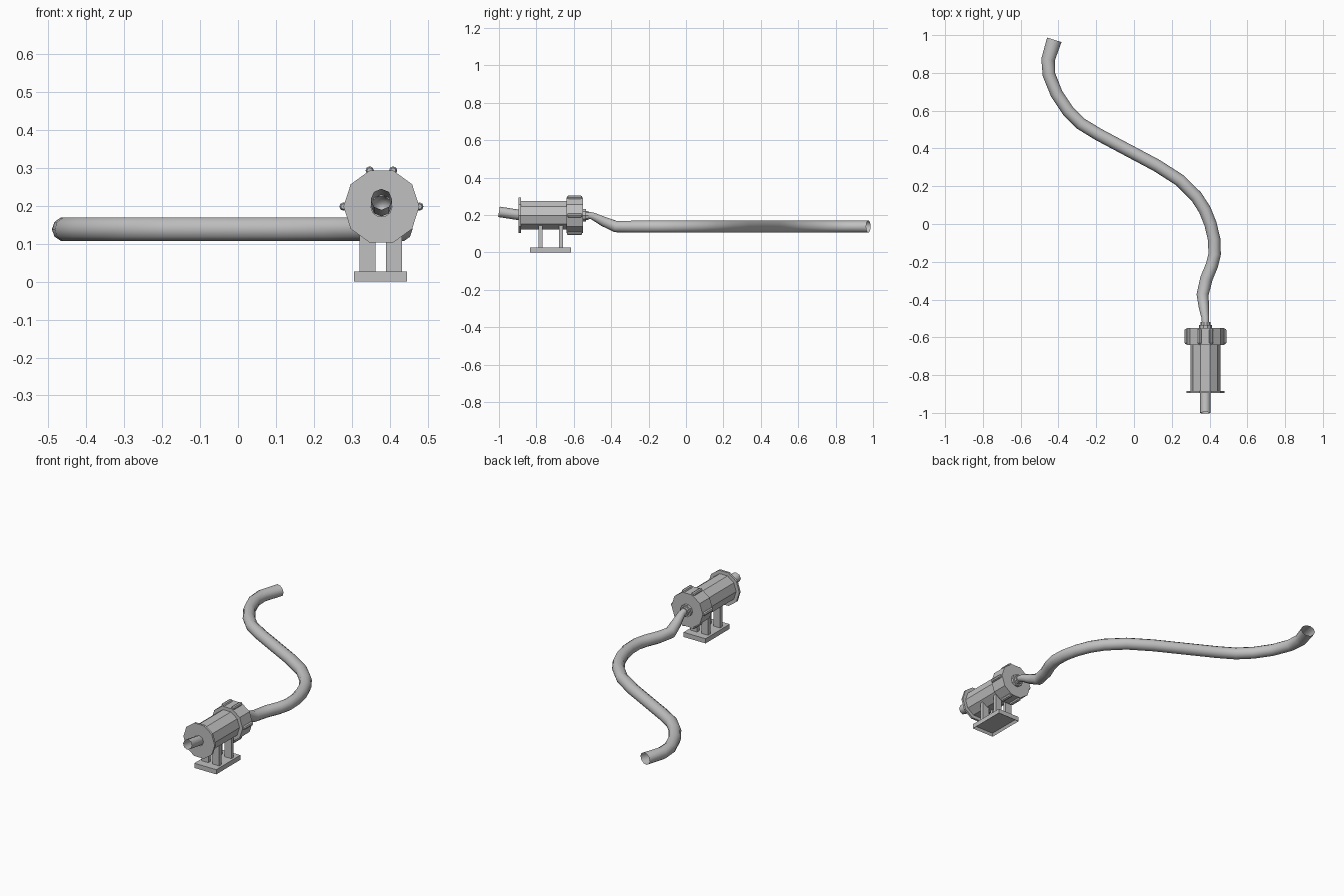
import bpy, bmesh, math
from mathutils import Vector

cube = bpy.data.objects.get("Cube")
if cube:
    bpy.data.objects.remove(cube, do_unlink=True)

AX, AZ = 0.378, 0.198  # pump axis, running along y

grey = bpy.data.materials.new("plain_grey")
grey.use_nodes = True
grey.diffuse_color = (0.53, 0.53, 0.53, 1)
grey.node_tree.nodes["Principled BSDF"].inputs["Base Color"].default_value = (0.53, 0.53, 0.53, 1)


def finish(name, bm, smooth=False):
    bmesh.ops.recalc_face_normals(bm, faces=bm.faces)
    me = bpy.data.meshes.new(name)
    bm.to_mesh(me)
    bm.free()
    me.materials.append(grey)
    for p in me.polygons:
        p.use_smooth = smooth
    ob = bpy.data.objects.new(name, me)
    bpy.context.collection.objects.link(ob)
    return ob


def loft(name, rings, cap_start=False, cap_end=False, smooth=False):
    bm = bmesh.new()
    rows = [[bm.verts.new(p) for p in ring] for ring in rings]
    n = len(rows[0])
    for a, b in zip(rows, rows[1:]):
        for i in range(n):
            j = (i + 1) % n
            bm.faces.new((a[i], a[j], b[j], b[i]))
    if cap_start:
        bm.faces.new(rows[0])
    if cap_end:
        bm.faces.new(rows[-1])
    return finish(name, bm, smooth)


def turned(name, profile, n=10, x=AX, z=AZ, **caps):
    """Facetted body turned about a line along y; profile holds (y, radius)."""
    rings = [[(x + r * math.cos(math.tau * i / n), y, z + r * math.sin(math.tau * i / n))
              for i in range(n)] for y, r in profile]
    return loft(name, rings, **caps)


def tube(name, path, n=10, **opts):
    """Tube through (x, y, z, radius) points, kept level."""
    pts = [Vector(p[:3]) for p in path]
    rings = []
    for k, p in enumerate(pts):
        t = (pts[min(k + 1, len(pts) - 1)] - pts[max(k - 1, 0)]).normalized()
        side = t.cross(Vector((0, 0, 1))).normalized()
        up = side.cross(t)
        r = path[k][3]
        rings.append([p + side * r * math.cos(math.tau * i / n)
                      + up * min(r, 0.033) * math.sin(math.tau * i / n) for i in range(n)])
    return loft(name, rings, smooth=True, **opts)


def box(name, x0, x1, y0, y1, z0, z1):
    bm = bmesh.new()
    bmesh.ops.create_cube(bm, size=1)
    for v in bm.verts:
        v.co = ((x0 + x1) / 2 + v.co.x * (x1 - x0), (y0 + y1) / 2 + v.co.y * (y1 - y0),
                (z0 + z1) / 2 + v.co.z * (z1 - z0))
    return bm


# Pump housing
turned("front_flange", [(-0.895, 0.028), (-0.895, 0.1), (-0.883, 0.1), (-0.883, 0.08)])
turned("pump_body", [(-0.885, 0.08), (-0.64, 0.08)])
turned("rear_cap", [(-0.64, 0.078), (-0.64, 0.1), (-0.55, 0.1)], cap_start=True, cap_end=True)
turned("outlet_collar", [(-0.555, 0.035), (-0.535, 0.035), (-0.535, 0.026), (-0.52, 0.026)],
       cap_end=True)

# Clamp knobs on the rear cap corners
for i, deg in enumerate((0, 72, 108, 180, 252, 288)):
    a = math.radians(deg)
    turned(f"clamp_knob_{i + 1}", [(-0.635, 0.007), (-0.628, 0.011), (-0.562, 0.011), (-0.555, 0.007)],
           n=8, x=AX + 0.1 * math.cos(a), z=AZ + 0.1 * math.sin(a), cap_start=True, cap_end=True)

# Inlet pipe, open at the front
tube("inlet_pipe", [(AX, -1.0, 0.217, 0.028), (AX, -0.89, 0.2, 0.028), (AX, -0.8, 0.197, 0.018)],
     n=8, cap_end=True)

# Long hose, thin at the pump and open at the far end
H = 0.138
tube("hose", [
    (AX, -0.55, 0.205, 0.018), (AX, -0.5, 0.195, 0.02), (0.37, -0.44, 0.165, 0.027),
    (0.363, -0.375, H, 0.032), (0.383, -0.29, H, 0.033), (0.412, -0.22, H, 0.033),
    (0.427, -0.16, H, 0.033), (0.424, -0.08, H, 0.033), (0.405, 0, H, 0.033),
    (0.375, 0.075, H, 0.033), (0.33, 0.145, H, 0.033), (0.245, 0.23, H, 0.033),
    (0.12, 0.31, H, 0.033), (-0.04, 0.395, H, 0.033), (-0.19, 0.475, H, 0.033),
    (-0.28, 0.53, H, 0.033), (-0.35, 0.6, H, 0.033), (-0.41, 0.69, H, 0.033),
    (-0.45, 0.79, H, 0.034), (-0.455, 0.87, H, 0.036), (-0.422, 0.975, H, 0.04)])

# Base plate, recessed underneath
bm = box("base_plate", 0.306, 0.446, -0.835, -0.615, 0, 0.027)
bm.faces.ensure_lookup_table()
under = [f for f in bm.faces if f.calc_center_median().z < 0.001]
bmesh.ops.inset_region(bm, faces=under, thickness=0.012)
for v in under[0].verts:
    v.co.z = 0.015
finish("base_plate", bm)

# Four support legs
for fb, y in (("front", -0.778), ("rear", -0.668)):
    for lr, x in (("right", 0.341), ("left", 0.411)):
        finish(f"{fb}_{lr}_leg", box("leg", x - 0.021, x + 0.021, y - 0.01, y + 0.01, 0.02, 0.15))
